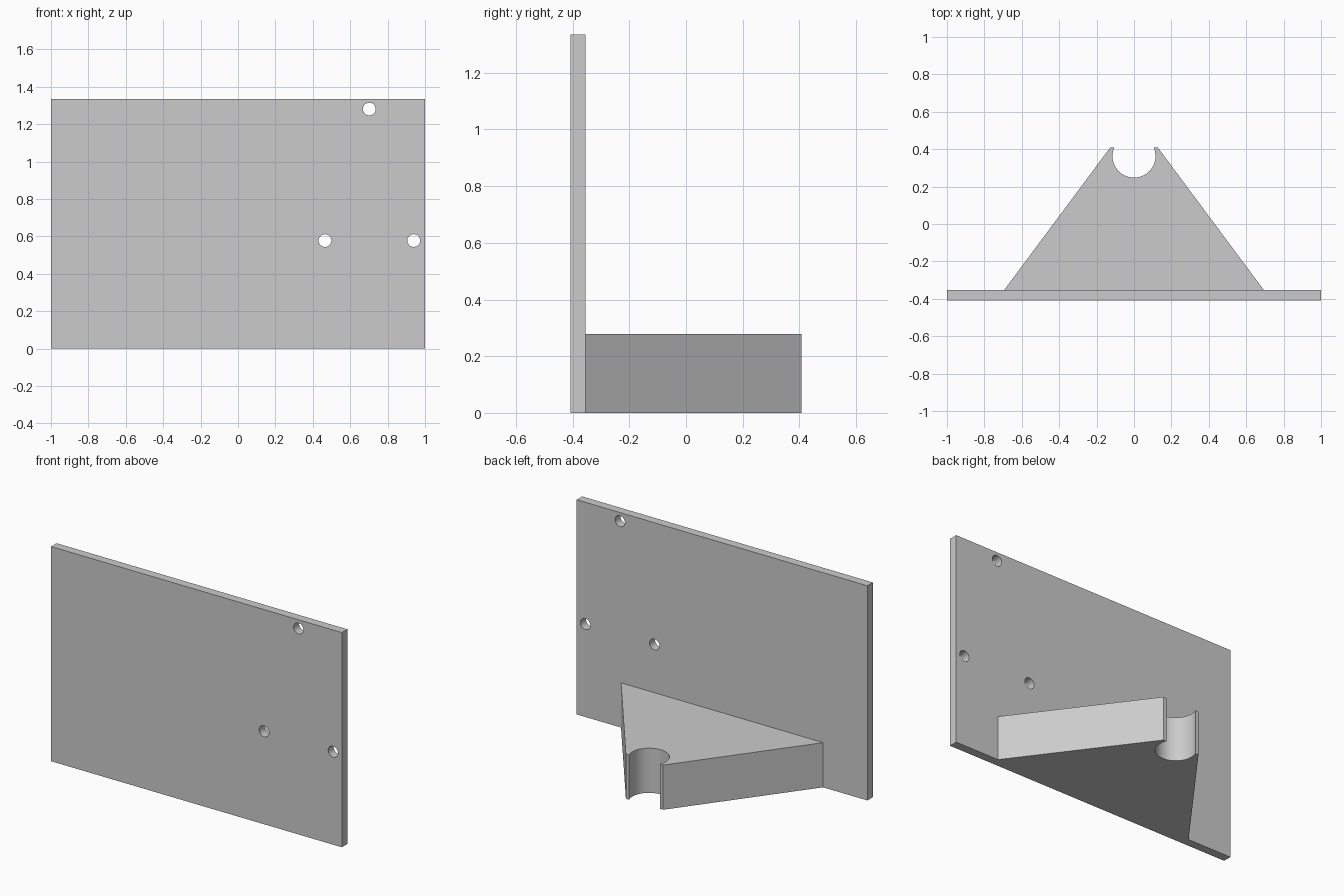
import bpy, bmesh, math

if "Cube" in bpy.data.objects:
    bpy.data.objects.remove(bpy.data.objects["Cube"])

BACK, FRONT = 0.408, -0.408
THICK = 0.054
HEIGHT = 1.335


def prism(name, outline, depth):
    """Extrude an XY outline upward from z = 0."""
    bm = bmesh.new()
    face = bm.faces.new([bm.verts.new((x, y, 0)) for x, y in outline])
    new = bmesh.ops.extrude_face_region(bm, geom=[face])["geom"]
    verts = [v for v in new if isinstance(v, bmesh.types.BMVert)]
    bmesh.ops.translate(bm, verts=verts, vec=(0, 0, depth))
    bmesh.ops.recalc_face_normals(bm, faces=bm.faces)
    mesh = bpy.data.meshes.new(name)
    bm.to_mesh(mesh)
    bm.free()
    obj = bpy.data.objects.new(name, mesh)
    bpy.context.collection.objects.link(obj)
    return obj


def smooth(obj):
    bpy.ops.object.select_all(action='DESELECT')
    obj.select_set(True)
    bpy.context.view_layer.objects.active = obj
    bpy.ops.object.shade_smooth_by_angle(angle=math.radians(30))


# Upright mounting plate
y1 = FRONT + THICK
plate = prism("back_plate", [(-1, FRONT), (1, FRONT), (1, y1), (-1, y1)], HEIGHT)

# Three screw holes through the plate
for x, z in [(0.465, 0.578), (0.94, 0.578), (0.702, 1.281)]:
    bpy.ops.mesh.primitive_cylinder_add(vertices=32, radius=0.034, depth=0.3,
                                        location=(x, FRONT + THICK / 2, z),
                                        rotation=(math.pi / 2, 0, 0))
    cutter = bpy.context.object
    cutter.name = "hole_cutter"
    cutter.hide_render = True
    mod = plate.modifiers.new("hole", 'BOOLEAN')
    mod.operation = 'DIFFERENCE'
    mod.solver = 'EXACT'
    mod.object = cutter
    bpy.context.view_layer.objects.active = plate
    bpy.ops.object.modifier_apply(modifier=mod.name)
    bpy.data.objects.remove(cutter)
smooth(plate)

# Tapered shelf with a round clip notch at its tip
cy, r, steps = 0.363, 0.115, 48
start = math.asin((BACK - cy) / r)
sweep = math.pi + 2 * start
notch = []
for i in range(steps + 1):
    a = start - sweep * i / steps
    notch.append((r * math.cos(a), cy + r * math.sin(a)))
outline = [(-0.695, y1), (0.695, y1), (0.128, BACK)] + notch + [(-0.128, BACK)]
shelf = prism("clip_shelf", outline, 0.278)
smooth(shelf)
